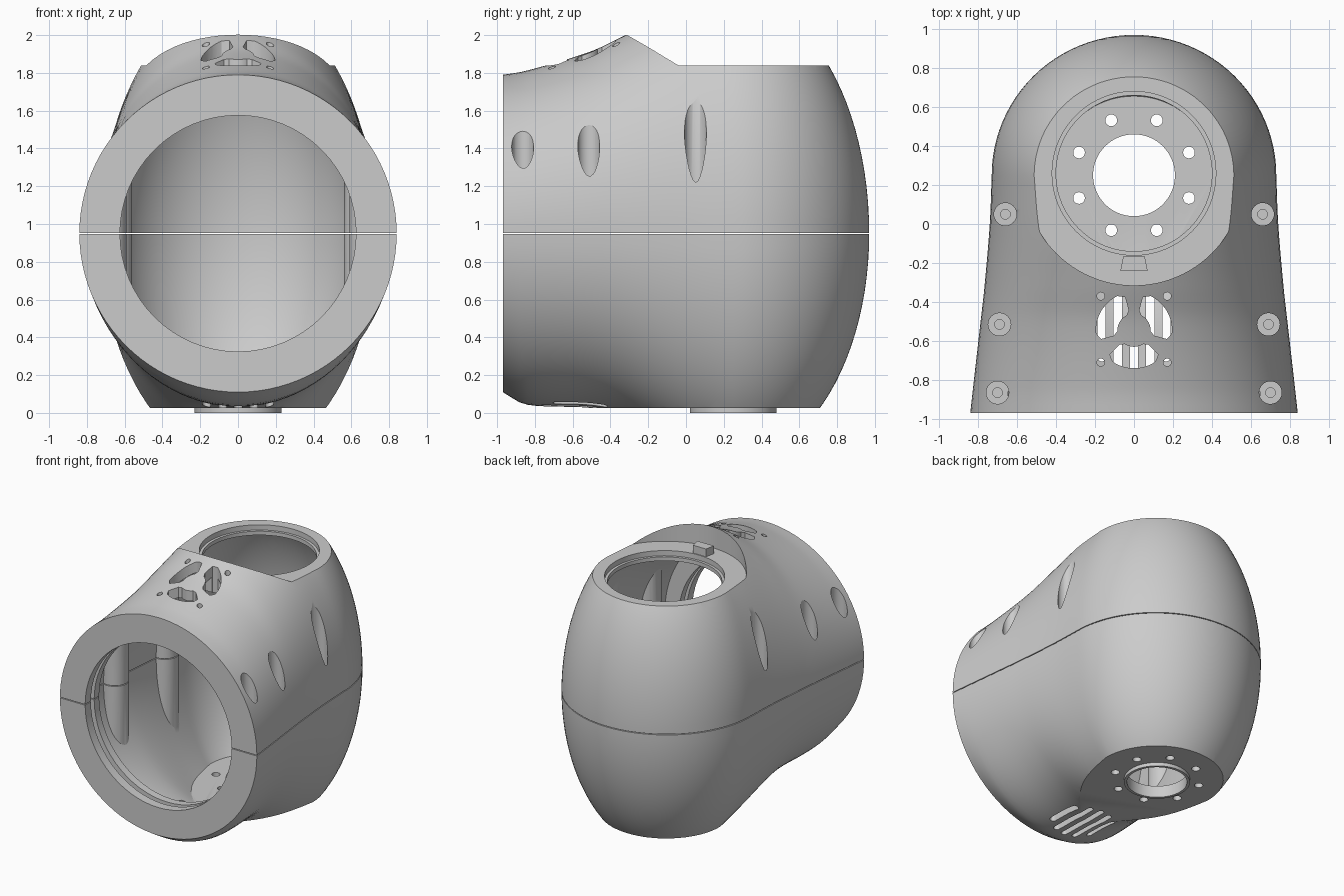
import bpy, bmesh, math
from mathutils import Matrix, Vector

if "Cube" in bpy.data.objects:
    bpy.data.objects.remove(bpy.data.objects["Cube"])

ZC, YC = 0.95, 0.25          # seam height, centre of the rounded back
YS = [-0.97, -0.85, -0.5, -0.32, 0.0, YC]
WIDTH = [0.84, 0.827, 0.787, 0.767, 0.74, 0.73]
UPPER = [0.84, 0.86, 0.965, 1.05, 1.19, 1.25]
LOWER = [0.84, 0.905, 0.925, 0.965, 1.11, 1.2]


def spline(vals, y):
    # Smooth interpolation through the key sections
    n = len(YS)
    sl = [(vals[min(i + 1, n - 1)] - vals[max(i - 1, 0)]) /
          (YS[min(i + 1, n - 1)] - YS[max(i - 1, 0)]) for i in range(n)]
    i = max(k for k in range(n - 1) if YS[k] <= y + 1e-9)
    h = YS[i + 1] - YS[i]
    t = (y - YS[i]) / h
    return ((2*t**3 - 3*t*t + 1) * vals[i] + (t**3 - 2*t*t + t) * h * sl[i]
            + (3*t*t - 2*t**3) * vals[i + 1] + (t**3 - t*t) * h * sl[i + 1])


def to_object(name, bm):
    bmesh.ops.recalc_face_normals(bm, faces=bm.faces)
    me = bpy.data.meshes.new(name)
    bm.to_mesh(me)
    bm.free()
    ob = bpy.data.objects.new(name, me)
    bpy.context.collection.objects.link(ob)
    return ob


def shell_form(name, inset, y0, seg=96):
    # Elliptical sections along y, ending in half an ellipsoid
    rings = []
    for i in range(29):
        y = y0 + (YC - y0) * i / 28
        rings.append((y, *[spline(v, y) - inset for v in (WIDTH, UPPER, LOWER)]))
    _, w, u, l = rings[-1]
    for i in range(1, 24):
        a = math.pi / 2 * i / 24
        c = math.cos(a)
        rings.append((YC + (0.72 - inset) * math.sin(a), w * c, u * c, l * c))
    bm = bmesh.new()
    loops = []
    for y, w, u, l in rings:
        loop = []
        for k in range(seg):
            a = 2 * math.pi * k / seg
            s = math.sin(a)
            loop.append(bm.verts.new((w * math.cos(a), y, ZC + (u if s > 0 else l) * s)))
        loops.append(loop)
    for a, b in zip(loops, loops[1:]):
        for k in range(seg):
            bm.faces.new((a[k], a[(k + 1) % seg], b[(k + 1) % seg], b[k]))
    bm.faces.new(loops[0])
    tip = bm.verts.new((0, YC + 0.72 - inset, ZC))
    for k in range(seg):
        bm.faces.new((loops[-1][k], loops[-1][(k + 1) % seg], tip))
    return to_object(name, bm)


def cyl(bm, x, y, r, z0, z1, seg=32):
    bmesh.ops.create_cone(bm, cap_ends=True, segments=seg, radius1=r, radius2=r, depth=z1 - z0,
                          matrix=Matrix.Translation((x, y, (z0 + z1) / 2)))


def cyl_y(bm, r, y0, y1, seg=64):
    bmesh.ops.create_cone(bm, cap_ends=True, segments=seg, radius1=r, radius2=r, depth=y1 - y0,
                          matrix=Matrix.Translation((0, (y0 + y1) / 2, ZC)) @ Matrix.Rotation(math.pi / 2, 4, 'X'))


def box(bm, lo, hi):
    lo, hi = Vector(lo), Vector(hi)
    bmesh.ops.create_cube(bm, size=1, matrix=Matrix.Translation((lo + hi) / 2) @ Matrix.Diagonal((*(hi - lo), 1)))


def prism(bm, pts, z0, z1):
    lo = [bm.verts.new((x, y, z0)) for x, y in pts]
    hi = [bm.verts.new((x, y, z1)) for x, y in pts]
    bm.faces.new(lo)
    bm.faces.new(hi)
    for i in range(len(pts)):
        j = (i + 1) % len(pts)
        bm.faces.new((lo[i], lo[j], hi[j], hi[i]))


def boolean(ob, tool, op='DIFFERENCE'):
    if isinstance(tool, bmesh.types.BMesh):
        tool = to_object("cutter", tool)
    m = ob.modifiers.new("cut", 'BOOLEAN')
    m.operation, m.object, m.solver = op, tool, 'EXACT'
    bpy.context.view_layer.objects.active = ob
    bpy.ops.object.modifier_apply(modifier=m.name)
    bpy.data.objects.remove(tool)


def carve(ob, fn, *argsets):
    bm = bmesh.new()
    for args in argsets:
        fn(bm, *args)
    boolean(ob, bm)


def smooth(ob):
    bpy.ops.object.select_all(action='DESELECT')
    ob.select_set(True)
    bpy.context.view_layer.objects.active = ob
    bpy.ops.object.shade_smooth_by_angle(angle=math.radians(28))


SCREWS = [(s * x, y) for s in (-1, 1) for x, y in ((0.66, 0.05), (0.69, -0.515), (0.70, -0.865))]

# Outer form with flat base and round seat on top
body = shell_form("upper_shell", 0, -0.97)
carve(body, box, ((-2, -2, -1), (2, 2, 0.027)))
carve(body, cyl, (0, YC, 0.565, 1.84, 3, 96))

# Hollow interior, leaving floor, roof and screw posts
cavity = shell_form("cavity", 0.08, -0.8)
carve(cavity, box, ((-2, -2, -1), (2, 2, 0.085)))
carve(cavity, cyl, (0, YC, 0.63, 1.77, 3, 96))
carve(cavity, cyl, *[(x, y, 0.1, 0.3, 2.2) for x, y in SCREWS if y > -0.8])
boolean(body, cavity)

# Front opening with an inner groove
carve(body, cyl_y, (0.625, -1.2, -0.7))
carve(body, cyl_y, (0.67, -0.9, -0.86))

# Stepped top port, base port and base bolt holes
carve(body, cyl, (0, 0.26, 0.40, 1.6, 2.2, 80))
carve(body, cyl, (0, 0.26, 0.42, 1.80, 2.2, 80))
bolts = [math.radians(22.5 + 45 * k) for k in range(8)]
carve(body, cyl, (0, YC, 0.225, -0.2, 0.2, 48),
      *[(0.305 * math.cos(a), YC + 0.305 * math.sin(a), 0.03, -0.2, 0.2, 20) for a in bolts])

# Screw pockets and their pilot holes
carve(body, cyl, *[(x, y, 0.058, 1.12, 2.3) for x, y in SCREWS])
carve(body, cyl, *[(x, y, 0.025, 0.7, 1.3, 16) for x, y in SCREWS])

# Fan vent: three curved openings with rounded ends and four corner holes
VY = -0.56
vent = bmesh.new()
for mid in (30, 150, 270):
    pts = []
    for r0, d in ((0.195, 1), (0.085, -1)):
        for i in range(17):
            t = -1 + i / 8
            e = max(0, abs(t) - 0.75) * 0.08
            a = math.radians(mid + d * t * 45)
            r = r0 - d * e
            pts.append((r * math.cos(a), VY + 0.015 + r * math.sin(a)))
    prism(vent, pts, 1.5, 2.3)
for sx in (-1, 1):
    for y in (-0.37, -0.71):
        cyl(vent, sx * 0.17, y, 0.02, 1.5, 2.3, 16)
boolean(body, vent)

# Base air slots
slots = bmesh.new()
for k in range(-2, 3):
    h = math.sqrt(0.22 ** 2 - (k * 0.083) ** 2) - 0.02
    pts = [(k * 0.083 + 0.021 * math.cos(a), VY + (h if i < 9 else -h) + 0.021 * math.sin(a))
           for i, a in enumerate([math.pi * j / 8 for j in range(9)] +
                                 [math.pi + math.pi * j / 8 for j in range(9)])]
    prism(slots, pts, -0.2, 0.35)
boolean(body, slots)

# Split into upper and lower shells along the seam
lower = body.copy()
lower.data = body.data.copy()
lower.name = "lower_shell"
bpy.context.collection.objects.link(lower)
carve(body, box, ((-2, -2, -1), (2, 2, ZC + 0.003)))
carve(lower, box, ((-2, -2, ZC - 0.003), (2, 2, 3)))
smooth(body)
smooth(lower)

# Collar around the base port
bm = bmesh.new()
cyl(bm, 0, YC, 0.23, 0.0, 0.09, 64)
collar = to_object("base_collar", bm)
carve(collar, cyl, (0, YC, 0.21, -0.2, 0.3, 64))
smooth(collar)

# Locating key beside the top port
bm = bmesh.new()
prism(bm, [(-0.07, -0.24), (0.07, -0.24), (0.055, -0.165), (-0.055, -0.165)], 1.82, 1.9)
to_object("locating_key", bm)
